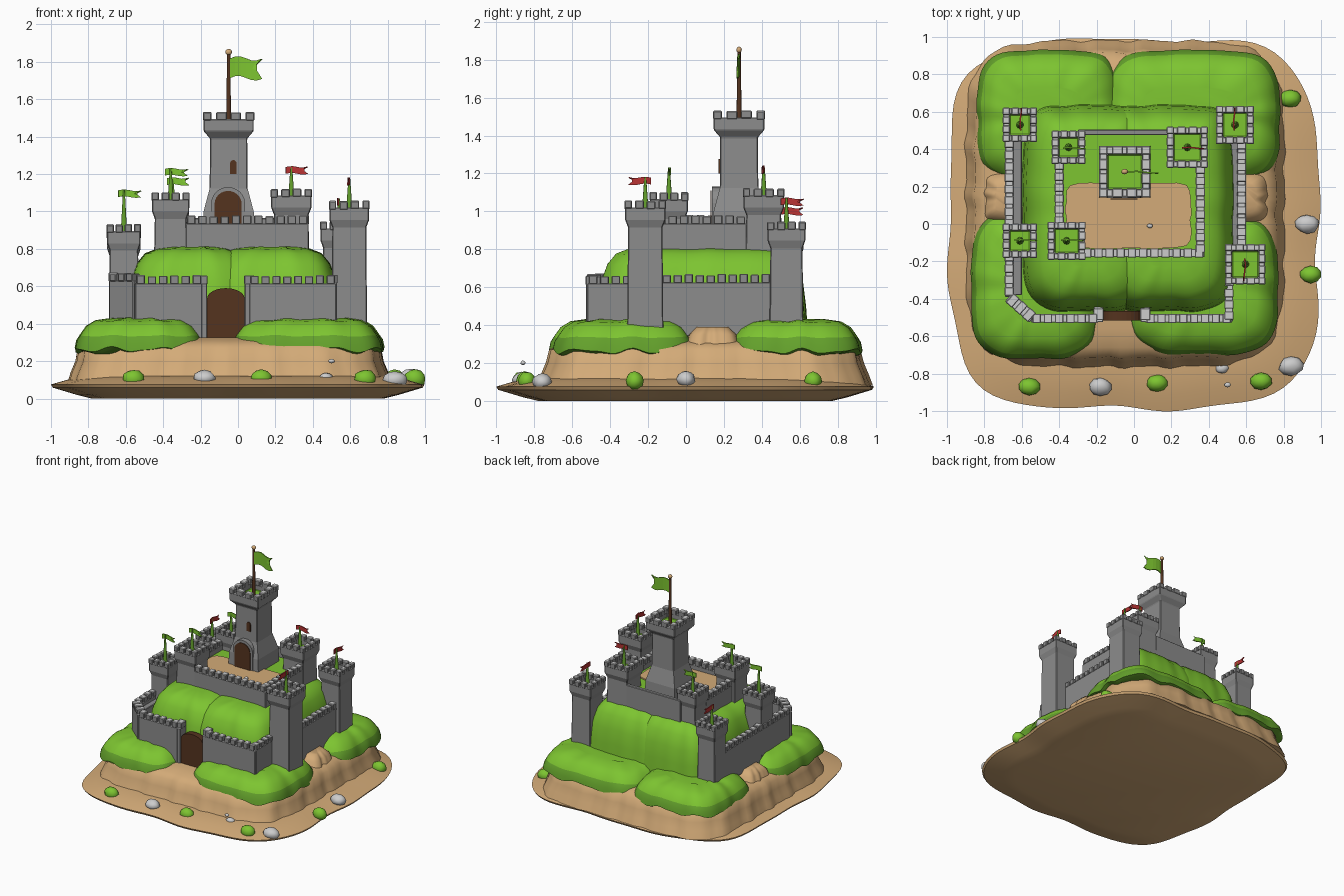
import bpy, bmesh, math, random
from mathutils import Matrix, Vector

if "Cube" in bpy.data.objects:
    bpy.data.objects.remove(bpy.data.objects["Cube"])
random.seed(4)

def lin(c):
    return c / 12.92 if c <= 0.04045 else ((c + 0.055) / 1.055) ** 2.4

def mat(name, r, g, b):
    m = bpy.data.materials.new(name)
    m.diffuse_color = (lin(r), lin(g), lin(b), 1)
    m.use_nodes = True
    m.node_tree.nodes["Principled BSDF"].inputs["Base Color"].default_value = m.diffuse_color
    return m

GRASS = mat("grass green", .49, .77, .19)
DARK = mat("dark grass", .39, .63, .17)
SAND = mat("sand", .83, .67, .47)
STONE = mat("wall stone", .55, .55, .55)
LIGHT = mat("light stone", .8, .8, .8)
WOOD = mat("dark wood", .33, .2, .12)
RED = mat("red cloth", .72, .2, .2)

def finish(name, bm, mats, smooth=None, bevel=0):
    bmesh.ops.recalc_face_normals(bm, faces=bm.faces)
    me = bpy.data.meshes.new(name)
    bm.to_mesh(me)
    bm.free()
    for m in mats:
        me.materials.append(m)
    ob = bpy.data.objects.new(name, me)
    bpy.context.collection.objects.link(ob)
    if bevel:
        mod = ob.modifiers.new("bevel", 'BEVEL')
        mod.width = bevel
        mod.segments = 1
    if smooth:
        bpy.ops.object.select_all(action='DESELECT')
        ob.select_set(True)
        bpy.context.view_layer.objects.active = ob
        bpy.ops.object.shade_smooth_by_angle(angle=math.radians(smooth))
    return ob

def box(bm, c, s, m=0, rot=0, top=None):
    """top: separate material index for the upward face."""
    M = Matrix.Translation(c) @ Matrix.Rotation(rot, 4, 'Z') @ Matrix.Diagonal((*s, 1))
    for f in {f for v in bmesh.ops.create_cube(bm, size=1, matrix=M)['verts'] for f in v.link_faces}:
        f.normal_update()
        f.material_index = top if top is not None and f.normal.z > .5 else m

def ring(cx, cy, hx, hy, z, n=100, N=4, wob=0, zwob=0, k=9):
    """Superellipse ring; n=100 with N=4 gives a square."""
    pts = []
    for i in range(N):
        a = math.pi / 4 + 2 * math.pi * i / N
        c, s = math.cos(a), math.sin(a)
        r = (abs(c) ** n + abs(s) ** n) ** (-1 / n)
        r *= 1 + wob * (math.sin(k * a) + .6 * math.sin((k * 2 - 3) * a + 1))
        pts.append((cx + hx * r * c, cy + hy * r * s,
                    z + zwob * (math.sin(k * a + .5) + .5 * math.sin((k + 6) * a))))
    return pts

def loft(bm, rings, mats):
    """mats: one index per band, plus one for the final cap."""
    vs = [[bm.verts.new(p) for p in r] for r in rings]
    N = len(vs[0])
    for j in range(len(vs) - 1):
        for i in range(N):
            f = bm.faces.new((vs[j][i], vs[j][(i + 1) % N], vs[j + 1][(i + 1) % N], vs[j + 1][i]))
            f.material_index = mats[j]
    bm.faces.new(vs[0][::-1]).material_index = mats[0]
    bm.faces.new(vs[-1]).material_index = mats[-1]

# Base dish with sandy apron
bm = bmesh.new()
prof = [(.77, 0), (.85, .02), (.975, .058), (.985, .075), (.9, .1), (.78, .12)]
loft(bm, [ring(0, 0, h, h, z, 4.4, 128, .011, 0, 8) for h, z in prof], [0] * 6)
finish("ground_base", bm, [SAND], 35)

# Fluted sand cliff
bm = bmesh.new()
prof = [(.86, .88, .08, .006), (.84, .855, .14, .008), (.815, .83, .2, .008), (.805, .815, .27, .006),
        (.75, .76, .305, 0), (.66, .66, .325, 0), (.5, .5, .33, 0)]
loft(bm, [ring(-.045, .1, a, b, z, 5.5, 160, w, 0, 23) for a, b, z, w in prof], [0] * 7)
finish("sand_cliff", bm, [SAND], 60)

# Grass lobes with a darker scalloped rim, side sand saddle, and the two halves of the upper hill
def pillow(name, x0, x1, y0, y1, prof, n, zw, mats, cols):
    bm = bmesh.new()
    cx, cy, hx, hy = (x0 + x1) / 2, (y0 + y1) / 2, (x1 - x0) / 2, (y1 - y0) / 2
    loft(bm, [ring(cx, cy, hx - d, hy - d, z, n, 96, .006, zw if j < 3 else zw * .3, 9)
              for j, (d, z) in enumerate(prof)], mats)
    finish(name, bm, cols, 60)

LOBE = [(.035, .25), (0, .262), (.008, .30), (.025, .335), (.06, .385), (.11, .415), (.2, .428)]
for nm, x0, x1, y0, y1 in [("front_left", -.87, -.18, -.72, .07), ("front_right", -.04, .77, -.70, .05),
                           ("back_left", -.84, -.07, .22, .93), ("back_right", -.16, .78, .21, .93)]:
    pillow("grass_lobe_" + nm, x0, x1, y0, y1, LOBE, 4, .011, [1, 1, 1, 0, 0, 0, 0], [GRASS, DARK])
pillow("sand_saddle", -.81, .725, -.02, .3, [(0, .25), (.03, .35), (.07, .39)], 8, 0, [0] * 3, [SAND])
HILL = [(0, .36), (.01, .5), (.025, .62), (.06, .72), (.105, .775), (.17, .8), (.24, .81)]
pillow("upper_hill_left", -.6, .11, -.47, .64, HILL, 5, .006, [0] * 7, [GRASS])
pillow("upper_hill_right", -.19, .55, -.47, .64, HILL, 5, .006, [0] * 7, [GRASS])

# Crenellated towers
def tower(name, x, y, t, z0, z1, b=None, pr=.035):
    bm = bmesh.new()
    b = b or t * .88
    prof = [(b * 1.02, z0), (b * .97, z1 - .14), (t, z1 - .1), (t, z1 - .035),
            (t - pr, z1 - .035), (t - pr, z1 - .08)]
    loft(bm, [ring(x, y, h, h, z) for h, z in prof], [0, 0, 0, 1, 0, 2])
    e, w = t - pr / 2, 2 * t / 5.0
    for i in range(4):
        p = -e + 2 * e * i / 3
        spots = [(p, -e), (p, e)] + ([(-e, p), (e, p)] if 0 < i < 3 else [])
        for px, py in spots:
            sx, sy = (w, pr) if abs(py) == e and 0 < i < 3 else ((pr, w) if 0 < i < 3 else (pr, pr))
            box(bm, (x + px, y + py, z1 - .022 + random.uniform(-.003, .003)),
                (sx + .004, sy + .004, .044), 0, 0, 1)
    finish(name, bm, [STONE, LIGHT, GRASS], bevel=.005)

# Flags: swallowtail cloth, gently waved
def flag(name, x, y, z, L, H, m, ang=0):
    bm = bmesh.new()
    n, cols = 6, []
    for i in range(n + 1):
        u = i / n
        wv = .03 * L * math.sin(u * 5)
        dz = H * .12 * math.sin(u * 6)
        notch = -.28 * L * (i == n)
        row = []
        for k, s in enumerate((-.5, 0, .5)):
            d = u * L + (notch if k == 1 else 0)
            row.append(bm.verts.new((x + d * math.cos(ang) - wv * math.sin(ang),
                                     y + d * math.sin(ang) + wv * math.cos(ang), z + dz + H * s)))
        cols.append(row)
    for a, c in zip(cols, cols[1:]):
        for k in (0, 1):
            bm.faces.new((a[k], c[k], c[k + 1], a[k + 1]))
    ob = finish(name, bm, [m])
    ob.modifiers.new("thick", 'SOLIDIFY').thickness = .008

def cone(name, x, y, z0, z1, r0, r1, m, seg=10):
    bm = bmesh.new()
    bmesh.ops.create_cone(bm, cap_ends=True, segments=seg, radius1=r0, radius2=r1, depth=z1 - z0,
                          matrix=Matrix.Translation((x, y, (z0 + z1) / 2)))
    finish(name, bm, [m], 40)

Q = math.pi / 2
for nm, x, y, t, z0, z1, up, m, ang in [
        ("outer_back_left", -.61, .53, .09, .38, .90, .1, RED, Q),
        ("outer_left", -.61, -.09, .09, .38, .93, .165, GRASS, 0),
        ("inner_back_left", -.35, .41, .088, .74, 1.06, .1, GRASS, 0),
        ("inner_front_left", -.36, -.09, .1, .74, 1.10, .11, GRASS, 0),
        ("inner_back_right", .285, .41, .108, .74, 1.12, .1, RED, 0),
        ("outer_back_right", .54, .53, .1, .38, .945, .105, RED, Q),
        ("outer_right", .595, -.215, .107, .37, 1.055, .105, RED, -Q)]:
    tower("tower_" + nm, x, y, t, z0, z1)
    cone("pole_" + nm, x, y, z1 - .085, z1 + up + .02, .02, .005, DARK)
    flag("flag_" + nm, x - .03 * math.cos(ang), y - .03 * math.sin(ang), z1 + up, .12, .036, m, ang)

# Keep with flared foot, arched porch, window and tall flag
tower("keep", -.05, .28, .135, .85, 1.53, .103, .042)
bm = bmesh.new()
loft(bm, [ring(-.05, .28, h, h, z) for h, z in [(.14, .86), (.135, 1.0), (.095, 1.15)]], [0] * 3)
finish("keep_foot", bm, [STONE])

def arch(name, cx, y0, y1, w, z0, z1, rise, m):
    bm = bmesh.new()
    pts = [(cx - w / 2, z0), (cx + w / 2, z0)]
    pts += [(cx + w / 2 * math.cos(a), z1 - rise + rise * math.sin(a))
            for a in [math.pi * i / 12 for i in range(13)]]
    f = bm.faces.new([bm.verts.new((x, y0, z)) for x, z in pts])
    g = bmesh.ops.extrude_face_region(bm, geom=[f])
    bmesh.ops.translate(bm, vec=(0, y1 - y0, 0), verts=[v for v in g['geom'] if isinstance(v, bmesh.types.BMVert)])
    finish(name, bm, [m])

arch("keep_porch", -.053, .138, .3, .18, .86, 1.13, .085, STONE)
arch("keep_door", -.053, .13, .135, .145, .9, 1.11, .07, WOOD)
arch("keep_window", -.025, .172, .19, .035, 1.2, 1.275, .02, WOOD)
arch("gate_door", -.065, -.515, -.465, .2, .3, .59, .055, WOOD)
cone("keep_pole", -.05, .28, 1.44, 1.85, .014, .009, WOOD)
flag("keep_flag", -.045, .28, 1.765, .175, .105, GRASS)

# Crenellated walls; parapet follows the run, w is total thickness
def wall(name, a, b, z0, z1, w=.045, merlons=True):
    bm = bmesh.new()
    a, b = Vector((*a, 0)), Vector((*b, 0))
    d, c = b - a, (a + b) / 2
    rot, L = math.atan2(d.y, d.x), d.length
    top = z1 - (.04 if merlons else 0)
    box(bm, (c.x, c.y, (z0 + top) / 2), (L, w, top - z0), 0, rot, 1 if merlons else 0)
    if merlons:
        n = max(1, round(L / .06))
        for i in range(n):
            p = a + d * ((i + .5) / n)
            h = .045 + random.uniform(-.004, .004)
            box(bm, (p.x, p.y, top + h / 2 - .004), (L / n * .75, w + .005, h), 0, rot, 1)
    finish(name, bm, [STONE, LIGHT], bevel=.004)

wall("outer_wall_left", (-.667, -.39), (-.667, .46), .36, .67)
wall("outer_walkway_left", (-.625, -.38), (-.625, .46), .36, .6, .05, False)
wall("outer_wall_corner", (-.67, -.39), (-.54, -.505), .36, .67, .06)
wall("outer_wall_front_left", (-.55, -.505), (-.19, -.505), .31, .655)
wall("outer_wall_front_right", (.06, -.505), (.525, -.505), .31, .655)
wall("outer_wall_right_front", (.508, -.52), (.508, -.28), .36, .66)
wall("outer_wall_right", (.575, -.13), (.575, .45), .34, .665)
wall("outer_walkway_right", (.535, -.13), (.535, .45), .36, .58, .04, False)
for x in (-.19, .06):
    wall("gate_post", (x, -.525), (x, -.44), .3, .655, .05)
wall("inner_wall_front", (-.28, -.155), (.378, -.155), .72, .975)
wall("inner_wall_right", (.355, -.16), (.355, .32), .72, .975)
wall("inner_wall_left", (-.4, -.01), (-.4, .34), .72, .975)
wall("inner_wall_back", (-.3, .49), (.2, .49), .6, .965, .03, False)

# Courtyard: stone-sided block, grass top, sand yard
bm = bmesh.new()
box(bm, (-.02, .165, .8), (.74, .63, .18), 0, 0, 1)
finish("courtyard", bm, [STONE, GRASS])
bm = bmesh.new()
loft(bm, [ring(-.03, .045, .335, .175, z, 9, 48, .01) for z in (.88, .9)], [0, 0])
finish("courtyard_sand", bm, [SAND])

# Bushes, boulders and the flagpole ball
def blob(name, x, y, z, r, m, flat=.8, jit=.0):
    bm = bmesh.new()
    bmesh.ops.create_icosphere(bm, subdivisions=2, radius=r)
    for v in bm.verts:
        v.co *= 1 + random.uniform(-jit, jit)
        v.co = Vector((x + v.co.x * 1.08, y + v.co.y * .85, z + v.co.z * flat))
    finish(name, bm, [m], 50)

for x, y in [(-.56, -.87), (.125, -.85), (.68, -.84), (.945, -.27), (.835, .67)]:
    blob("bush", x, y, .105, .055, GRASS, .9, .05)
for x, y, z, r in [(-.18, -.87, .11, .055), (.84, -.76, .1, .06), (.47, -.77, .11, .035),
                   (.5, -.86, .2, .016), (.925, 0, .115, .06), (.085, -.01, .91, .014)]:
    blob("boulder", x, y, z, r, LIGHT, .75, .08)
blob("pole_ball", -.05, .28, 1.852, .017, SAND, 1)
